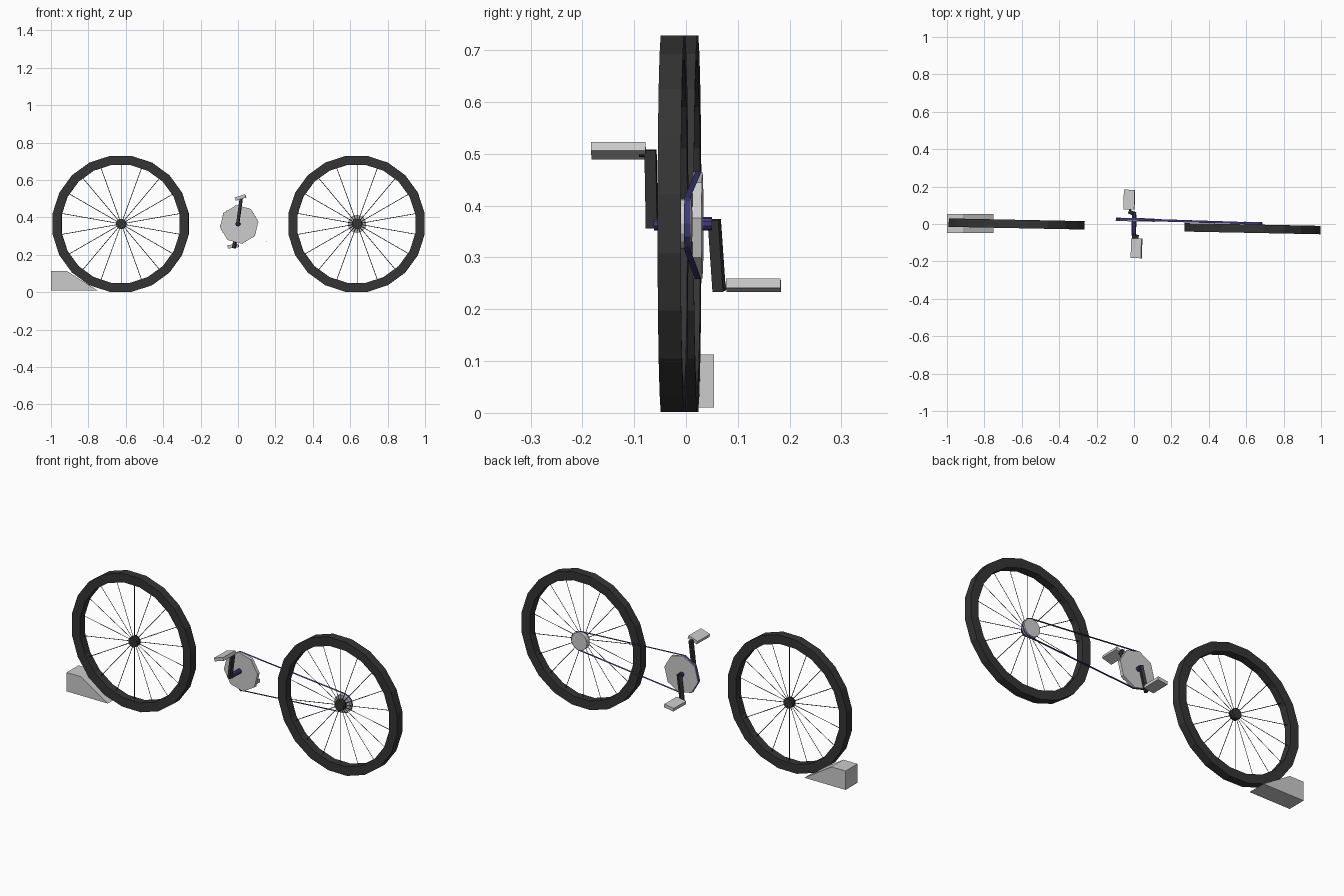
import bpy, bmesh
from math import sin, cos, pi, radians, acos
from mathutils import Matrix, Vector

if "Cube" in bpy.data.objects:
    bpy.data.objects.remove(bpy.data.objects["Cube"])

TILT = Matrix.Rotation(-0.02, 4, 'Z')   # the whole drive line is turned slightly
ZC = 0.365                              # axle height


def material(name, rgb):
    m = bpy.data.materials.new(name)
    m.diffuse_color = (*rgb, 1)
    m.use_nodes = True
    m.node_tree.nodes["Principled BSDF"].inputs["Base Color"].default_value = m.diffuse_color
    return m


BLACK = material("dark_rubber", (0.035, 0.035, 0.035))
BLUE = material("dark_blue", (0.05, 0.045, 0.2))


def finish(name, bm, mat=None, matrix=TILT):
    bmesh.ops.recalc_face_normals(bm, faces=bm.faces)
    bm.transform(matrix)
    me = bpy.data.meshes.new(name)
    bm.to_mesh(me)
    bm.free()
    ob = bpy.data.objects.new(name, me)
    bpy.context.collection.objects.link(ob)
    if mat:
        me.materials.append(mat)
    return ob


def rod(bm, a, b, r, n=8):
    """Closed cylinder between two points."""
    a, b = Vector(a), Vector(b)
    m = Matrix.Translation((a + b) / 2) @ (b - a).to_track_quat('Z', 'Y').to_matrix().to_4x4()
    bmesh.ops.create_cone(bm, cap_ends=True, segments=n, radius1=r, radius2=r,
                          depth=(b - a).length, matrix=m)


def box(bm, centre, size, rot=Matrix()):
    m = Matrix.Translation(centre) @ rot @ Matrix.Diagonal((*size, 1))
    bmesh.ops.create_cube(bm, size=1, matrix=m)


def prism(name, profile, y0, y1, matrix=TILT):
    """Side profile (x, z) extruded across y."""
    bm = bmesh.new()
    face = bm.faces.new([bm.verts.new((x, y0, z)) for x, z in profile])
    out = bmesh.ops.extrude_face_region(bm, geom=[face])
    bmesh.ops.translate(bm, vec=(0, y1 - y0, 0),
                        verts=[g for g in out["geom"] if isinstance(g, bmesh.types.BMVert)])
    bmesh.ops.delete(bm, geom=[f for f in bm.faces if len(f.verts) == 0], context='FACES')
    return finish(name, bm, matrix=matrix)


def rings(bm, loops, closed=True):
    """Skin a closed series of cross-sections."""
    vs = [[bm.verts.new(p) for p in loop] for loop in loops]
    for i in range(len(vs)):
        p, q = vs[i - 1], vs[i]
        for j in range(0 if closed else 1, len(p)):
            bm.faces.new((p[j - 1], p[j], q[j], q[j - 1]))


def wheel(name, x, y=-0.0125):
    # tyre: 20-sided, flat tread
    section = [(0.368, -0.0225), (0.368, 0.0225), (0.319, 0.0215), (0.319, -0.0215)]
    bm = bmesh.new()
    rings(bm, [[(x + r * sin(a), y + w, ZC + r * cos(a)) for r, w in section]
               for a in [radians(9 + 18 * i) for i in range(20)]])
    finish(name + "_tyre", bm, BLACK)
    # hub
    x += 0.003
    bm = bmesh.new()
    rod(bm, (x, y - 0.014, ZC), (x, y + 0.014, ZC), 0.028, n=16)
    finish(name + "_hub", bm, BLACK)
    # spokes
    bm = bmesh.new()
    for i in range(18):
        a = radians(20 * i)
        s, c = sin(a), cos(a)
        rod(bm, (x + 0.02 * s, y, ZC + 0.02 * c),
            (x + 0.325 * s, y, ZC + 0.325 * c), 0.0017, n=4)
    finish(name + "_spokes", bm, BLACK)


FX, RX, FZ = 0.006, 0.636, 0.362        # chainring and sprocket centres
wheel("front_wheel", -0.627)
wheel("rear_wheel", 0.634)

# sprocket
bm = bmesh.new()
rod(bm, (RX, 0.0, ZC), (RX, 0.024, ZC), 0.048, n=16)
finish("rear_sprocket", bm)

# chainring: eight flat sides
prism("chainring", [(FX + 0.104 * cos(a), FZ + 0.104 * sin(a))
                    for a in [radians(8 + 45 * i) for i in range(8)]], 0.014, 0.032)

# chain: thin ribbon wrapped round both gears
R1, R2 = 0.105, 0.052
t = acos((R1 - R2) / (RX - FX))         # tangent angle
path = [(FX, 0.024, FZ, R1, radians(98 + 45 * i)) for i in range(5)]
path += [(RX, 0.016, ZC, R2, -t + 2 * t * i / 6) for i in range(7)]
bm = bmesh.new()
rings(bm, [[(cx + r * cos(a), y + w, cz + r * sin(a)) for w in (-0.006, 0.006)]
           for cx, y, cz, r, a in path], closed=False)
finish("chain", bm, BLUE)

# crank spindle
bm = bmesh.new()
rod(bm, (0, -0.062, ZC), (0, 0.05, ZC), 0.013, n=10)
finish("crank_spindle", bm, BLUE)

# cranks and pedals: side, crank start y, crank end, pedal centre x, pedal tilt
for name, s, y0, y1, px, pz, cx, tilt in (
        ("front", -1, 0.066, 0.068, 0.018, 0.499, 0.016, 17),
        ("back", 1, 0.055, 0.063, -0.022, 0.243, -0.028, 8)):
    a, b = Vector((0, s * y0, ZC)), Vector((px, s * y1, pz))
    d = b - a
    bm = bmesh.new()
    rot = d.to_track_quat('Z', 'Y').to_matrix().to_4x4()
    box(bm, (a + b) / 2, (0.022, 0.015, d.length + 0.016), rot)
    finish(name + "_crank", bm, BLACK)
    bm = bmesh.new()
    rod(bm, (px, s * 0.06, pz), (px, s * 0.09, pz), 0.005)
    finish(name + "_pedal_axle", bm, BLACK)
    bm = bmesh.new()
    box(bm, (cx, s * 0.13, 0.506 if s < 0 else 0.246), (0.058, 0.105, 0.018),
        Matrix.Rotation(radians(-tilt), 4, 'Y'))
    finish(name + "_pedal", bm)

# wheel chock
prism("wheel_chock", [(-1, 0.01), (-0.752, 0.01), (-0.915, 0.113), (-1, 0.113)],
      -0.048, 0.054, Matrix())
